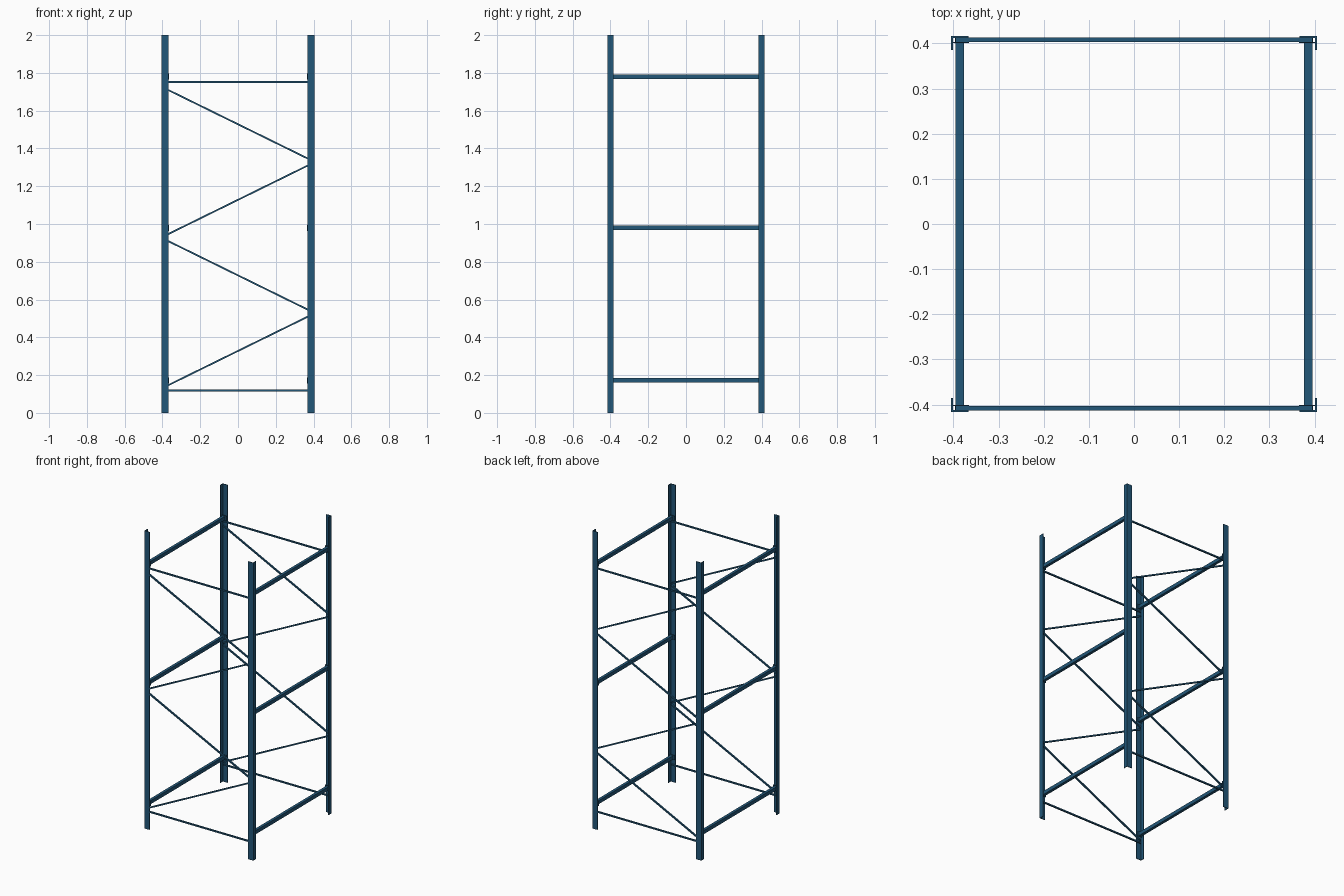
import bpy, math
from mathutils import Matrix, Vector

if "Cube" in bpy.data.objects:
    bpy.data.objects.remove(bpy.data.objects["Cube"])

blue = bpy.data.materials.new("steel blue paint")
blue.diffuse_color = (0.016, 0.095, 0.19, 1)
blue.use_nodes = True
blue.node_tree.nodes["Principled BSDF"].inputs["Base Color"].default_value = blue.diffuse_color

PX, PY, H = 0.405, 0.416, 2.0      # outer corner of the posts and their height
T = 0.004                          # sheet thickness


def make(name, verts, faces):
    me = bpy.data.meshes.new(name)
    me.from_pydata(verts, [], faces)
    me.materials.append(blue)
    ob = bpy.data.objects.new(name, me)
    bpy.context.collection.objects.link(ob)
    return ob


def box(name, center, size, tilt=0.0):
    """Box, optionally tilted about the y axis."""
    rot = Matrix.Rotation(tilt, 3, 'Y')
    verts = [rot @ Vector((x * size[0] / 2, y * size[1] / 2, z * size[2] / 2)) + Vector(center)
             for x in (-1, 1) for y in (-1, 1) for z in (-1, 1)]
    faces = [(0, 1, 3, 2), (4, 6, 7, 5), (0, 4, 5, 1), (2, 3, 7, 6), (0, 2, 6, 4), (1, 5, 7, 3)]
    return make(name, verts, faces)


def brace(name, x1, z1, x2, z2, y):
    dx, dz = x2 - x1, z2 - z1
    box(name, ((x1 + x2) / 2, y, (z1 + z2) / 2),
        (math.hypot(dx, dz), 0.010, 0.009), -math.atan2(dz, dx))


# Corner posts: L-angle profile, opening towards the middle
profile = [(0, 0), (0.038, 0), (0.038, T), (T, T), (T, 0.031), (0, 0.031)]
for sx, xn in ((-1, "left"), (1, "right")):
    for sy, yn in ((-1, "front"), (1, "back")):
        pts = [(sx * (PX - a), sy * (PY - b)) for a, b in profile]
        if sx * sy < 0:
            pts.reverse()
        n = len(pts)
        verts = [(x, y, z) for z in (0, H) for x, y in pts]
        faces = [tuple(reversed(range(n))), tuple(range(n, 2 * n))]
        faces += [(i, (i + 1) % n, n + (i + 1) % n, n + i) for i in range(n)]
        make(f"{yn}_{xn}_post", verts, faces)

# Side beams with small end plates
for sx, xn in ((-1, "left"), (1, "right")):
    for z in (0.172, 0.98, 1.78):
        box(f"{xn}_beam", (sx * 0.386, 0, z), (0.019, 0.804, 0.024))
        for sy in (-1, 1):
            box(f"{xn}_beam_end_plate", (sx * 0.384, sy * 0.402, z), (0.036, 0.003, 0.032))

# Front and back bracing: two horizontals and a zigzag
E = 0.395
for y, yn in ((-0.408, "front"), (0.408, "back")):
    for z in (0.118, 1.752):
        brace(f"{yn}_horizontal_brace", -E, z, E, z, y)
    for z in (0.93, 1.73):
        brace(f"{yn}_falling_brace", -E, z - 0.008, E, z - 0.396, y)
        brace(f"{yn}_rising_brace", -E, z - 0.796, E, z - 0.408, y)
